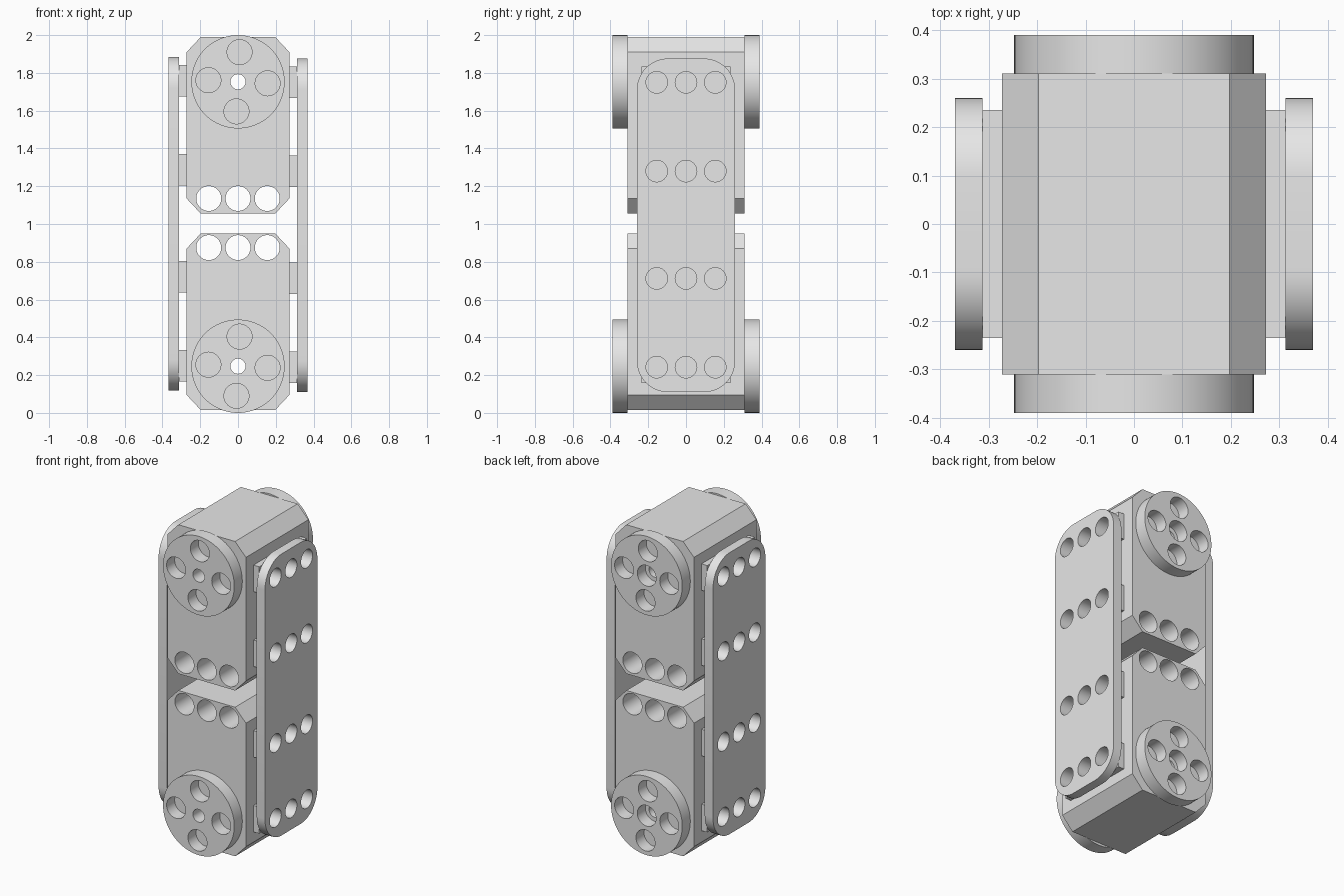
import bpy
import bmesh
from math import sin, cos, pi, radians

cube = bpy.data.objects.get("Cube")
if cube:
    bpy.data.objects.remove(cube, do_unlink=True)

grey = bpy.data.materials.new("plain grey")
grey.use_nodes = True
grey.diffuse_color = (0.8, 0.8, 0.8, 1)
grey.node_tree.nodes["Principled BSDF"].inputs["Base Color"].default_value = grey.diffuse_color

FACE_Y = (pi / 2, 0, 0)        # profile lies in x-z, thickness along y
FACE_X = (pi / 2, 0, pi / 2)   # profile lies in y-z, thickness along x


def arc(cx, cz, r, start=0.0, sweep=2 * pi, n=48):
    return [(cx + r * cos(start + sweep * i / n), cz + r * sin(start + sweep * i / n))
            for i in range(n)]


def rounded(half, low, high, r):
    corners = [(half - r, high - r), (r - half, high - r), (r - half, low + r), (half - r, low + r)]
    return [p for k, (x, z) in enumerate(corners) for p in arc(x, z, r, k * pi / 2, pi / 2, 12)
            + [(x + r * cos((k + 1) * pi / 2), z + r * sin((k + 1) * pi / 2))]]


def chamfered(half, low, high, cx, cz):
    return [(half, low + cz), (half, high - cz), (half - cx, high), (cx - half, high),
            (-half, high - cz), (-half, low + cz), (cx - half, low), (half - cx, low)]


def slab(name, loops, near, far, rotation):
    """Extrude an outline with holes between two depths along its axis."""
    curve = bpy.data.curves.new(name, "CURVE")
    curve.dimensions = "2D"
    curve.fill_mode = "BOTH"
    curve.extrude = abs(far - near) / 2
    for loop in loops:
        spline = curve.splines.new("POLY")
        spline.points.add(len(loop) - 1)
        for point, (x, z) in zip(spline.points, loop):
            point.co = (x, z, 0, 1)
        spline.use_cyclic_u = True
    helper = bpy.data.objects.new(name + " curve", curve)
    bpy.context.collection.objects.link(helper)
    graph = bpy.context.evaluated_depsgraph_get()
    mesh = bpy.data.meshes.new_from_object(helper.evaluated_get(graph))
    bpy.data.objects.remove(helper, do_unlink=True)

    bm = bmesh.new()
    bm.from_mesh(mesh)
    bmesh.ops.remove_doubles(bm, verts=bm.verts, dist=0.0001)
    bmesh.ops.recalc_face_normals(bm, faces=bm.faces)
    bm.to_mesh(mesh)
    bm.free()
    mesh.materials.clear()
    mesh.materials.append(grey)
    obj = bpy.data.objects.new(name, mesh)
    bpy.context.collection.objects.link(obj)
    obj.rotation_euler = rotation
    middle = (near + far) / 2
    obj.location = (middle, 0, 0) if rotation == FACE_X else (0, middle, 0)
    bpy.ops.object.select_all(action="DESELECT")
    obj.select_set(True)
    bpy.context.view_layer.objects.active = obj
    bpy.ops.object.shade_smooth_by_angle(angle=radians(30))
    return obj


PITCH = 0.155
HUB_Z = {"upper": 1.753, "lower": 0.247}

# Two chamfered motor bodies with a row of through holes and an axle hole
for level, low, high, row in (("upper", 1.055, 1.99, 1.135), ("lower", 0.015, 0.95, 0.875)):
    holes = [arc(x, row, 0.066) for x in (-PITCH, 0, PITCH)]
    holes.append(arc(0, HUB_Z[level], 0.04))
    slab(level + "_body", [chamfered(0.272, low, high, 0.075, 0.08)] + holes, -0.31, 0.31, FACE_Y)

    # Hub discs; the rear one has a wider centre hole
    for end, side, bore in (("front", -1, 0.04), ("back", 1, 0.065)):
        z = HUB_Z[level]
        turn = side * radians(3)
        holes = [arc(0.157 * cos(turn + k * pi / 2), z + 0.157 * sin(turn + k * pi / 2), 0.066)
                 for k in range(4)]
        slab(f"{level}_{end}_hub", [arc(0, z, 0.247, n=80), arc(0, z, bore)] + holes,
             side * 0.31, side * 0.39, FACE_Y)

# Side plates joined to the bodies by four drilled spacers each
for name, side, lift in (("left", 1, 0), ("right", -1, 0.008)):
    rows = [z + lift for z in (0.242, 0.712, 1.28, 1.75)]
    drilled = [[arc(y, z, 0.057, n=32) for y in (-PITCH, 0, PITCH)] for z in rows]
    plate = rounded(0.26, 0.11 + lift, 1.876 + lift, 0.165)
    slab(name + "_side_plate", [plate] + sum(drilled, []), side * 0.312, side * 0.369, FACE_X)
    for i, (z, holes) in enumerate(zip(rows, drilled)):
        block = [(-0.235, z - 0.083), (0.235, z - 0.083), (0.235, z + 0.083), (-0.235, z + 0.083)]
        slab(f"{name}_spacer_{i + 1}", [block] + holes, side * 0.272, side * 0.312, FACE_X)
